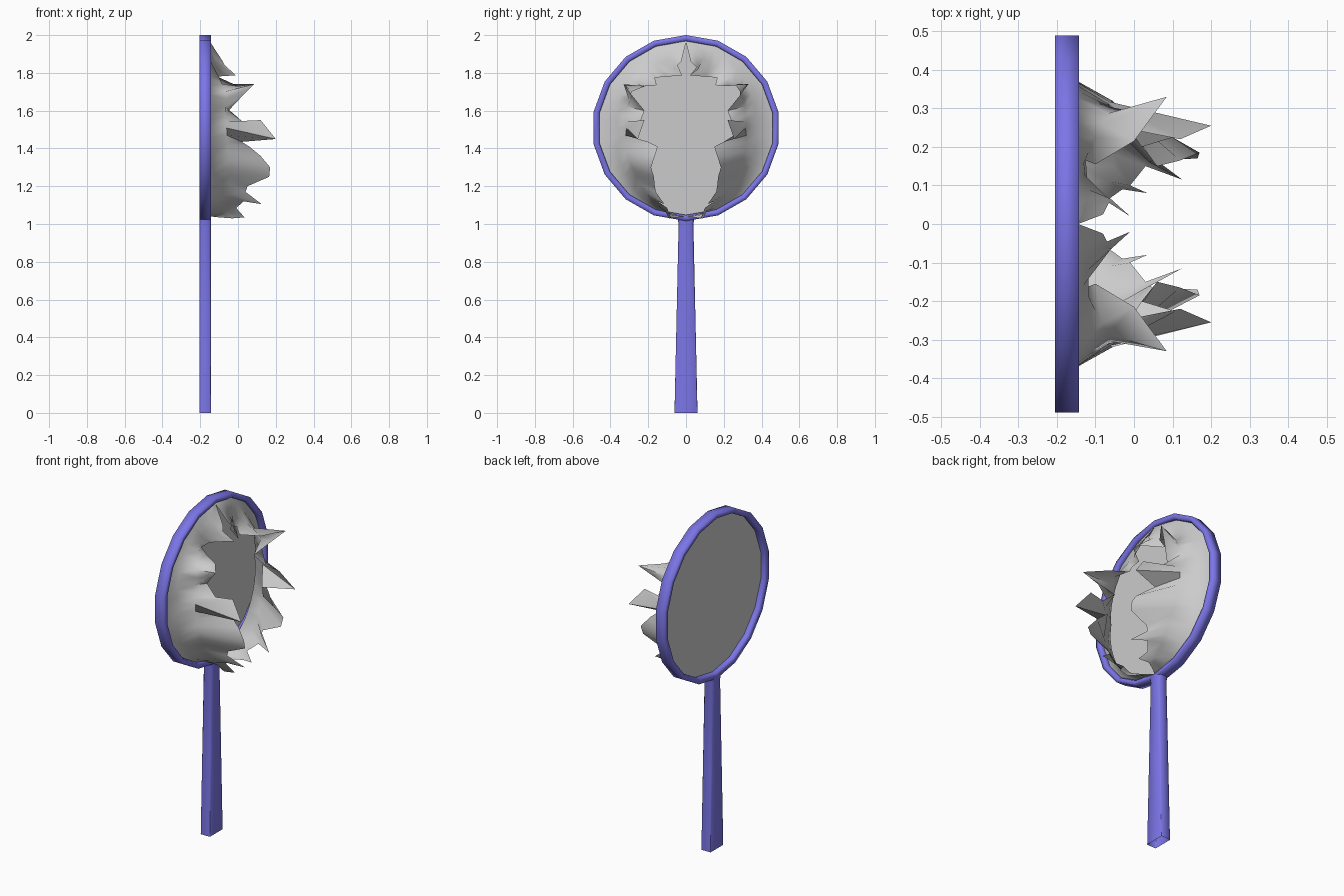
import bpy, bmesh, math
from math import sin, cos, radians, pi

if "Cube" in bpy.data.objects:
    bpy.data.objects.remove(bpy.data.objects["Cube"])

CX, CZ = -0.174, 1.508          # ring plane and ring centre height


def make(name, verts, faces, mat=None, angle=40):
    me = bpy.data.meshes.new(name)
    me.from_pydata(verts, [], faces)
    bm = bmesh.new()
    bm.from_mesh(me)
    bmesh.ops.remove_doubles(bm, verts=bm.verts, dist=1e-4)
    bmesh.ops.recalc_face_normals(bm, faces=bm.faces)
    bm.to_mesh(me)
    bm.free()
    ob = bpy.data.objects.new(name, me)
    bpy.context.collection.objects.link(ob)
    if mat:
        me.materials.append(mat)
    bpy.ops.object.select_all(action='DESELECT')
    ob.select_set(True)
    bpy.context.view_layer.objects.active = ob
    bpy.ops.object.shade_smooth_by_angle(angle=radians(angle))
    return ob


def polar(x, r, deg):
    return (x, r * sin(radians(deg)), CZ + r * cos(radians(deg)))


def lerp_keys(keys, t):
    for a, b in zip(keys, keys[1:]):
        if t <= b[0]:
            f = (t - a[0]) / (b[0] - a[0])
            return [p + (q - p) * f for p, q in zip(a[1:], b[1:])]
    return keys[-1][1:]


purple = bpy.data.materials.new("purple")
purple.diffuse_color = (0.20, 0.18, 0.80, 1)
purple.use_nodes = True
purple.node_tree.nodes["Principled BSDF"].inputs["Base Color"].default_value = purple.diffuse_color

# round frame: 18-sided ring, flat band outside and softened edges
N = 18
tube = [(-.031, .492), (.031, .492), (.031, .466), (.018, .460), (-.018, .460), (-.031, .466)]
T = len(tube)
verts, faces = [], []
for i in range(N):
    for j, (x, r) in enumerate(tube):
        px, py, pz = polar(CX + x, r, 360 * i / N)
        verts.append((px, py * 1.01, pz))
        k, l = (i + 1) % N, (j + 1) % T
        faces.append((i * T + j, k * T + j, k * T + l, i * T + l))
make("frame_ring", verts, faces, purple, 95)

# handle: open rectangular foot that narrows and rounds towards the frame
verts, faces = [], []
sections = [(0, 0.061, 0.002), (0.5, 0.050, 0.006), (1.0, 0.039, 0.010), (1.035, 0.046, 0.010)]
for z, w, c in sections:
    d = 0.031
    for y, x in ((w, d - c), (w - c, d), (c - w, d), (-w, d - c),
                 (-w, c - d), (c - w, -d), (w - c, -d), (w, c - d)):
        verts.append((CX + x, y, z))
for s in range(len(sections) - 1):
    for j in range(8):
        k = (j + 1) % 8
        faces.append((s * 8 + j, s * 8 + k, s * 8 + 8 + k, s * 8 + 8 + j))
make("handle", verts, faces, purple, 80)

# flat back disc
make("back_disc", [polar(CX, 0.468, 360 * i / N) for i in range(N)], [tuple(range(N))])

# torn membrane: ring angle, then torn edge point x, y, z (one half)
edge = [
    (0, -.145, .00, 1.96), (6, -.08, .025, 1.86), (10, -.06, .065, 1.82),
    (14, -.01, .02, 1.785), (20, -.045, .045, 1.785), (26, -.12, .10, 1.78),
    (32, -.125, .165, 1.775), (40, -.10, .155, 1.735), (48, .00, .215, 1.73),
    (56, .085, .33, 1.74), (63, .025, .285, 1.68), (70, -.05, .22, 1.60),
    (78, .02, .24, 1.545), (84, .12, .22, 1.55), (90, .20, .255, 1.45),
    (97, .02, .20, 1.435), (104, .06, .15, 1.41), (112, .12, .165, 1.36),
    (120, .17, .185, 1.30), (127, .165, .17, 1.25), (134, .05, .165, 1.20),
    (141, .04, .16, 1.17), (149, .125, .115, 1.105), (155, .03, .15, 1.12),
    (160, -.01, .10, 1.085), (166, .035, .08, 1.035), (171, -.03, .09, 1.03),
    (176, -.10, .04, 1.035), (180, -.145, .00, 1.04)]
# flared base radius; neck x and radius, by ring angle
base = [(0, .455), (30, .42), (60, .39), (90, .365), (120, .40), (140, .43), (180, .469)]
neck = [(0, -.145, .455), (8, -.12, .39), (26, -.13, .36), (40, -.10, .35),
        (60, -.06, .345), (75, -.07, .325), (90, -.06, .315), (120, -.05, .345),
        (135, -.04, .365), (155, -.05, .425), (172, -.07, .468), (180, -.145, .468)]
verts, faces = [], []
for t, *e in edge:
    nx, nr = lerp_keys(neck, t)
    verts += [polar(-.168, .466, t), polar(-.146, lerp_keys(base, t)[0], t),
              polar(nx, nr, t), tuple(e)]
for i in range(len(edge) - 1):
    for r in range(3):
        a = i * 4 + r
        faces.append((a, a + 1, a + 5, a + 4))
half = len(verts)
verts += [(x, -y, z) for x, y, z in verts]
faces += [tuple(half + v for v in reversed(f)) for f in faces]
make("torn_membrane", verts, faces, None, 60)
